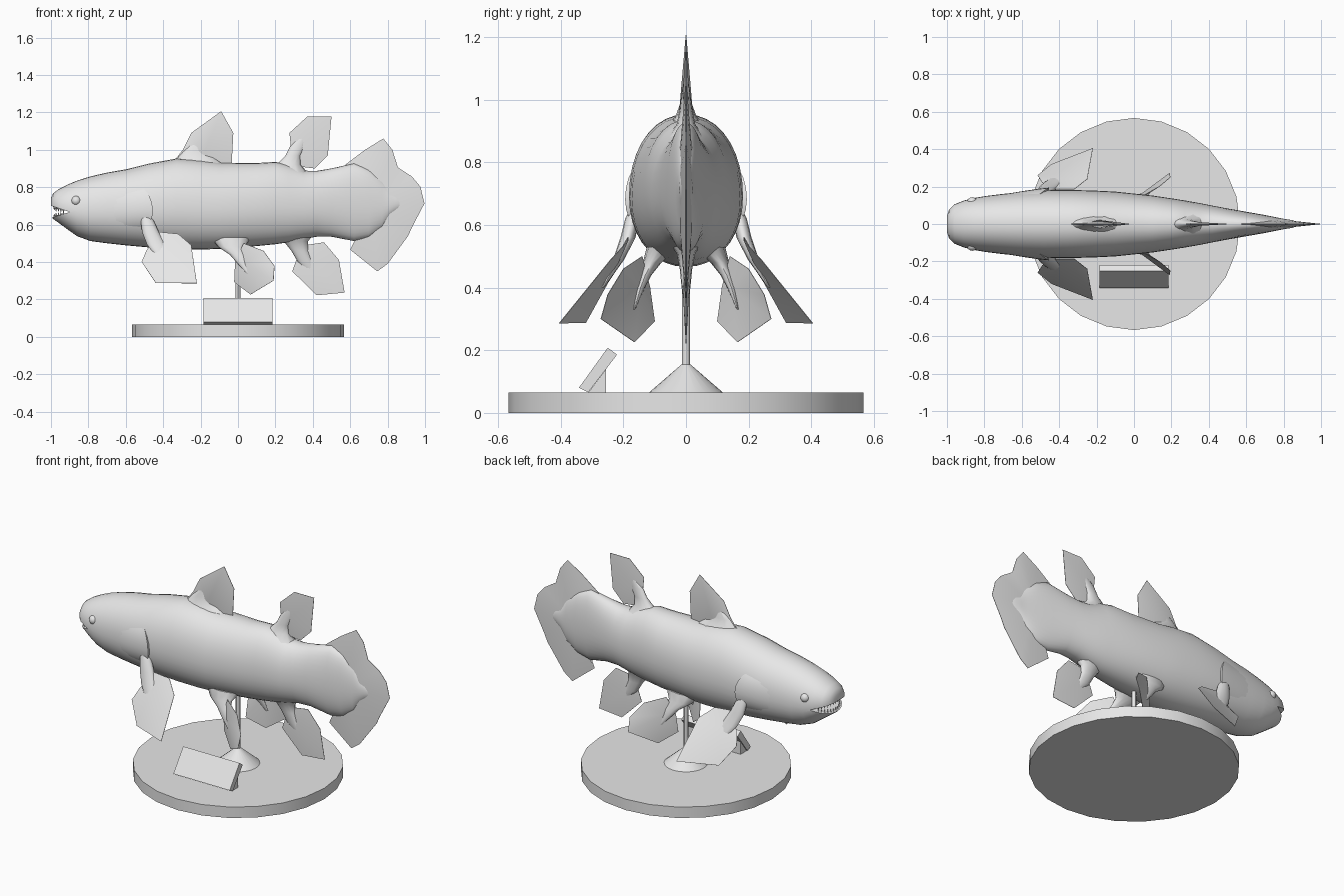
import bpy, bmesh, math
from mathutils import Vector

if "Cube" in bpy.data.objects:
    bpy.data.objects.remove(bpy.data.objects["Cube"])

grey = bpy.data.materials.new("plain grey")
grey.diffuse_color = (0.8, 0.8, 0.8, 1)
grey.use_nodes = True
grey.node_tree.nodes["Principled BSDF"].inputs["Base Color"].default_value = grey.diffuse_color


def make(name, verts, faces, smooth=35):
    """Mesh object with outward normals, shaded smooth below the given angle."""
    me = bpy.data.meshes.new(name)
    me.from_pydata([tuple(v) for v in verts], [], faces)
    bm = bmesh.new()
    bm.from_mesh(me)
    bmesh.ops.recalc_face_normals(bm, faces=bm.faces)
    bm.to_mesh(me)
    bm.free()
    me.materials.append(grey)
    ob = bpy.data.objects.new(name, me)
    bpy.context.collection.objects.link(ob)
    bpy.ops.object.select_all(action='DESELECT')
    bpy.context.view_layer.objects.active = ob
    ob.select_set(True)
    if smooth:
        bpy.ops.object.shade_smooth_by_angle(angle=math.radians(smooth))
    return ob


def loft(name, rings, smooth=35):
    """Skin a list of equal closed rings and cap both ends."""
    n = len(rings[0])
    faces = [(r * n + i, r * n + (i + 1) % n, (r + 1) * n + (i + 1) % n, (r + 1) * n + i)
             for r in range(len(rings) - 1) for i in range(n)]
    faces += [tuple(range(n)), tuple(range((len(rings) - 1) * n, len(rings) * n))]
    return make(name, [v for ring in rings for v in ring], faces, smooth)


def lobe(name, rows, side=1, n=12):
    """Fleshy fin root: horizontal ellipses (x, y, z, x radius, y radius)."""
    return loft(name, [[(x + rx * math.cos(2 * math.pi * i / n),
                         side * (y + ry * math.sin(2 * math.pi * i / n)), z)
                        for i in range(n)] for x, y, z, rx, ry in rows], 60)


def fin(name, outline, centre, thick, side=1):
    """Flat fin, sharp at the rim and thickest at the centre point."""
    pts = [Vector((x, side * y, z)) for x, y, z in outline]
    c = Vector((centre[0], side * centre[1], centre[2]))
    nrm = sum(((a - c).cross(b - c) for a, b in zip(pts, pts[1:] + pts[:1])), Vector()).normalized()
    n = len(pts)
    verts = [p + nrm * 0.001 for p in pts] + [p - nrm * 0.001 for p in pts]
    verts += [c + nrm * thick, c - nrm * thick]
    faces = []
    for i in range(n):
        j = (i + 1) % n
        faces += [(i, j, 2 * n), (n + j, n + i, 2 * n + 1), (j, i, n + i, n + j)]
    return make(name, verts, faces)


# Body stations: x, bottom z, top z, half width
BODY = [(-1.0, .645, .74, .045), (-.988, .63, .768, .078), (-.96, .61, .788, .105),
        (-.91, .573, .814, .125), (-.86, .538, .835, .138), (-.79, .512, .857, .15),
        (-.7, .50, .878, .161), (-.6, .489, .895, .171), (-.48, .478, .925, .18),
        (-.33, .468, .953, .182), (-.2, .466, .945, .178), (-.1, .47, .931, .173),
        (.1, .485, .929, .152), (.2, .495, .935, .137), (.27, .505, .92, .126),
        (.35, .522, .888, .112), (.42, .535, .887, .098), (.5, .535, .9, .083),
        (.62, .512, .927, .062), (.7, .53, .895, .048), (.77, .575, .845, .034),
        (.81, .64, .78, .026), (.84, .665, .765, .022), (.87, .685, .74, .013),
        (.9, .71, .716, .002)]


def station(x):
    for a, b in zip(BODY, BODY[1:]):
        if x <= b[0]:
            t = (x - a[0]) / (b[0] - a[0])
            return [p + (q - p) * t for p, q in zip(a, b)]
    return BODY[-1]


def skin(x, ang, grow=0.0):
    """Point on the body at station x; angle 0 is the side, 90 degrees the top."""
    _, lo, hi, w = station(x)
    mid = lo + (hi - lo) * .46
    h = (hi - mid) if math.sin(ang) > 0 else (mid - lo)
    c, s = math.cos(ang), math.sin(ang)
    return Vector((x, (w + grow) * math.copysign(abs(c) ** .95, c),
                   mid + (h + grow) * math.copysign(abs(s) ** .95, s)))


N = 36
body = loft("body", [[skin(s[0], 2 * math.pi * i / N) for i in range(N)] for s in BODY], 50)

# Open mouth cut as a wedge
wedge = [(-.9, .667), (-1.1, .735), (-1.1, .605)]
cutter = loft("mouth_cutter", [[(x, y, z) for x, z in wedge] for y in (-.3, .3)], 0)
cutter.hide_render = True
cut = body.modifiers.new("mouth", 'BOOLEAN')
cut.operation, cut.object, cut.solver = 'DIFFERENCE', cutter, 'EXACT'
bpy.context.view_layer.objects.active = body
bpy.ops.object.modifier_apply(modifier="mouth")
bpy.data.objects.remove(cutter)

# Small pointed teeth along both jaws
for jaw, s in (("upper", 1), ("lower", -1)):
    for k in range(-6, 7):
        a = k / 6 * 1.2
        x = -.905 - .078 * math.cos(a)
        y = .098 * math.sin(a)
        z = .667 + s * (-.9 - x) * .33
        r = .006
        ring = [(x + r * math.cos(t * math.pi / 2), y + r * math.sin(t * math.pi / 2), z + s * .004)
                for t in range(4)]
        make(f"{jaw}_tooth", ring + [(x, y, z - s * .02)],
             [(0, 1, 2, 3)] + [(i, (i + 1) % 4, 4) for i in range(4)], 0)

for side, label in ((-1, "right"), (1, "left")):
    # Gill cover: body patch lifting off towards its curved rear edge
    cols, rows = 7, 9
    verts, faces = [], []
    for r in range(rows):
        u = r / (rows - 1)
        ang = math.radians(-32 + 62 * u)
        rear = -.535 + .08 * math.sin(math.pi * (.12 + .8 * u))
        for c in range(cols + 1):
            t = min(c / (cols - 1), 1)
            lift = -.004 + .018 * t * math.sin(math.pi * u) if c < cols else -.012
            p = skin(-.72 + (rear + .72) * t, ang, lift)
            verts.append((p.x, side * p.y, p.z))
    w = cols + 1
    for r in range(rows - 1):
        for c in range(cols):
            faces.append((r * w + c, r * w + c + 1, (r + 1) * w + c + 1, (r + 1) * w + c))
    make(f"{label}_gill_cover", verts, faces)

    # Eye
    p = skin(-.865, math.radians(18))
    bpy.ops.mesh.primitive_uv_sphere_add(segments=16, ring_count=8, radius=.026,
                                         location=(p.x, side * (p.y - .013), p.z))
    eye = bpy.context.object
    eye.name = f"{label}_eye"
    eye.data.materials.append(grey)
    bpy.ops.object.shade_smooth()

    # Pectoral fin
    lobe(f"{label}_pectoral_lobe", [(-.5, .155, .67, .02, .015), (-.485, .172, .62, .035, .022),
                                    (-.468, .185, .56, .045, .024), (-.435, .215, .49, .05, .018),
                                    (-.39, .265, .40, .02, .004)], side)
    fin(f"{label}_pectoral_fin", [(-.49, .22, .46), (-.515, .26, .40), (-.44, .32, .288),
                                  (-.22, .405, .286), (-.25, .24, .49), (-.32, .185, .55),
                                  (-.42, .185, .56)], (-.41, .235, .46), .01, side)

    # Pelvic fin
    lobe(f"{label}_pelvic_lobe", [(-.04, .075, .53, .11, .05), (-.035, .108, .48, .07, .03),
                                  (.0, .13, .44, .045, .02), (.03, .145, .40, .04, .014),
                                  (.07, .165, .33, .015, .003)], side)
    fin(f"{label}_pelvic_fin", [(-.015, .115, .40), (-.02, .1, .292), (.067, .165, .226),
                                (.19, .272, .3), (.195, .25, .378), (.136, .2, .46),
                                (.03, .14, .5)], (.04, .15, .40), .01, side)


def mid_fin(name, outline, centre, thick):
    return fin(name, [(x, 0, z) for x, z in outline], (centre[0], 0, centre[1]), thick)


# Front dorsal fin with a swollen base
mid_fin("front_dorsal_fin", [(-.38, .93), (-.33, .955), (-.295, 1.0), (-.25, 1.09), (-.09, 1.206),
                             (-.025, 1.09), (-.035, .9)], (-.19, .96), .022)
lobe("front_dorsal_base", [(-.21, 0, .9, .16, .07), (-.22, 0, .95, .11, .032),
                           (-.23, 0, .99, .065, .018), (-.2, 0, 1.06, .02, .003)])

# Rear dorsal fin
lobe("rear_dorsal_lobe", [(.26, 0, .87, .12, .07), (.27, 0, .92, .065, .03), (.295, 0, .97, .04, .02),
                          (.32, 0, 1.02, .04, .014), (.36, 0, 1.09, .012, .002)])
mid_fin("rear_dorsal_fin", [(.285, .99), (.275, 1.09), (.37, 1.177), (.5, 1.177), (.48, .97),
                            (.41, .9), (.33, .91)], (.345, 1.02), .01)

# Anal fin
lobe("anal_lobe", [(.3, 0, .57, .12, .07), (.31, 0, .51, .065, .03), (.33, 0, .46, .045, .02),
                   (.36, 0, .40, .04, .014), (.41, 0, .33, .012, .002)])
mid_fin("anal_fin", [(.315, .42), (.29, .35), (.42, .222), (.57, .236), (.54, .41), (.46, .505),
                     (.36, .49)], (.39, .39), .01)

# Tail fin with three lobes
mid_fin("tail_fin", [(.55, .9), (.6, .94), (.68, 1.0), (.777, 1.06), (.825, 1.0), (.855, .905),
                     (.93, .857), (.975, .803), (.997, .713), (.93, .585), (.91, .54), (.8, .39),
                     (.745, .35), (.6, .465), (.66, .5), (.58, .53)], (.72, .71), .03)


def cone(name, r1, r2, z1, z2, n):
    ring = lambda r, z: [(r * math.sin(2 * math.pi * i / n), r * math.cos(2 * math.pi * i / n), z)
                         for i in range(n)]
    return loft(name, [ring(r1, z1), ring(r2, z2)], 30)


# Stand
cone("stand_base", .567, .567, 0, .065, 24)
cone("stand_cone", .118, .014, .065, .155, 24)
cone("stand_pole", .0125, .0125, .15, .52, 12)


def bar(name, profile, half):
    return loft(name, [[(x, y, z) for y, z in profile] for x in (-half, half)], 0)


# Tilted blank plaque and its support
bar("plaque", [(-.342, .08), (-.25, .208), (-.22, .186), (-.312, .066)], .185)
bar("plaque_support", [(-.312, .065), (-.255, .065), (-.255, .14)], .18)
